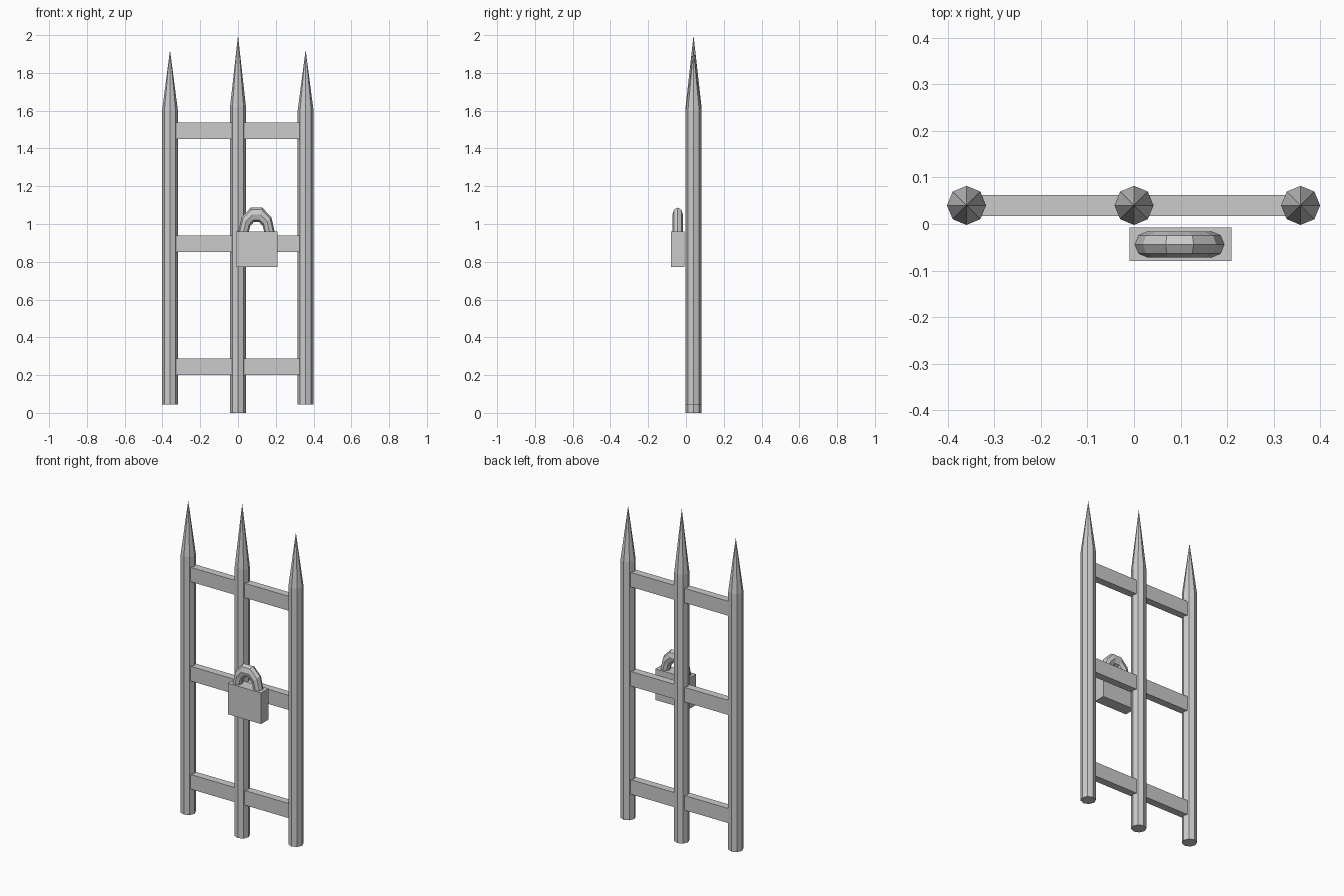
import bpy, bmesh, math

if "Cube" in bpy.data.objects:
    bpy.data.objects.remove(bpy.data.objects["Cube"])

POST_Y, POST_R = 0.04, 0.042


def finish(name, bm):
    bmesh.ops.recalc_face_normals(bm, faces=bm.faces)
    mesh = bpy.data.meshes.new(name)
    bm.to_mesh(mesh)
    bm.free()
    obj = bpy.data.objects.new(name, mesh)
    bpy.context.collection.objects.link(obj)
    return obj


def spiked_post(name, x, bottom, shoulder, tip):
    """Octagonal post running up into a pointed spike."""
    bm = bmesh.new()
    rings = []
    for z in (bottom, shoulder):
        rings.append([bm.verts.new((x + POST_R * math.cos(i * math.pi / 4),
                                    POST_Y + POST_R * math.sin(i * math.pi / 4), z))
                      for i in range(8)])
    low, high = rings
    point = bm.verts.new((x, POST_Y, tip))
    bm.faces.new(low[::-1])
    for i in range(8):
        j = (i + 1) % 8
        bm.faces.new((low[i], low[j], high[j], high[i]))
        bm.faces.new((high[i], high[j], point))
    return finish(name, bm)


def box(name, x, y, z):
    """Box from (min, max) ranges on each axis."""
    bm = bmesh.new()
    bmesh.ops.create_cube(bm, size=1)
    for v in bm.verts:
        v.co = [(a + b) / 2 + c * (b - a) for (a, b), c in zip((x, y, z), v.co)]
    return finish(name, bm)


# Posts: the middle one is lower at the foot and taller at the tip
spiked_post("middle_post", 0.0, 0.0, 1.62, 2.0)
spiked_post("left_post", -0.36, 0.045, 1.60, 1.922)
spiked_post("right_post", 0.358, 0.045, 1.60, 1.922)

# Cross rails
for name, z in (("bottom_rail", (0.20, 0.288)),
                ("middle_rail", (0.852, 0.94)),
                ("top_rail", (1.45, 1.537))):
    box(name, (-0.36, 0.358), (0.017, 0.062), z)

# Padlock body
box("padlock_body", (-0.01, 0.21), (-0.08, -0.008), (0.773, 0.96))

# Padlock shackle: upper half of a tall ring, ends sunk into the body
bm = bmesh.new()
arch = []
for i in range(6):
    a = i * math.pi / 5
    ring = []
    for k in range(8):
        b = k * math.pi / 4
        r = 0.069 + 0.028 * math.cos(b)
        ring.append(bm.verts.new((0.098 + r * math.cos(a),
                                  -0.044 + 0.028 * math.sin(b),
                                  0.956 + 1.42 * r * math.sin(a))))
    arch.append(ring)
for p, q in zip(arch, arch[1:]):
    for k in range(8):
        n = (k + 1) % 8
        bm.faces.new((p[k], p[n], q[n], q[k]))
bm.faces.new(arch[0])
bm.faces.new(arch[-1])
finish("padlock_shackle", bm)
